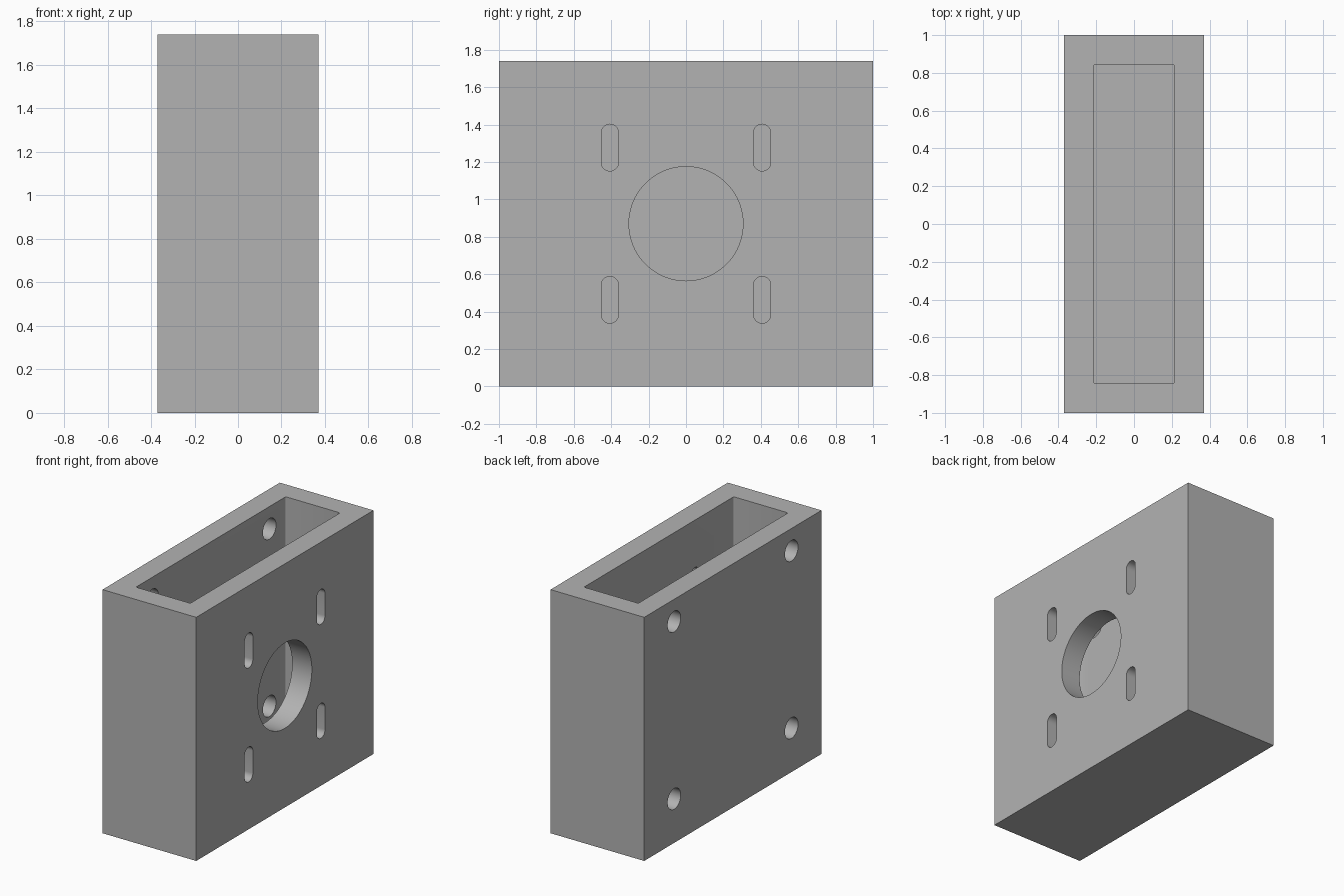
import bpy
import bmesh
from math import cos, sin, pi
from mathutils import Matrix

cube = bpy.data.objects.get("Cube")
if cube:
    bpy.data.objects.remove(cube, do_unlink=True)

WIDTH, DEPTH, HEIGHT, WALL = 0.74, 2.0, 1.74, 0.155
MID = HEIGHT / 2                      # centre of the large opening
CAVITY_MID = (HEIGHT + WALL) / 2      # centre of the screw hole pattern

grey = bpy.data.materials.new("plain grey")
grey.use_nodes = True
colour = (0.45, 0.45, 0.45, 1)
grey.diffuse_color = colour
grey.node_tree.nodes["Principled BSDF"].inputs["Base Color"].default_value = colour


def rounded_outline(w, h, r, steps):
    """Counter-clockwise rounded rectangle; w = h = 2r gives a circle."""
    points = []
    for quarter, (sx, sy) in enumerate([(1, 1), (-1, 1), (-1, -1), (1, -1)]):
        for i in range(steps + 1):
            a = (quarter + i / steps) * pi / 2
            points.append((sx * (w / 2 - r) + r * cos(a),
                           sy * (h / 2 - r) + r * sin(a)))
    return points


def add_prism(bm, outline, length, matrix):
    """Extrude an outline along its local z axis."""
    verts = [bm.verts.new((x, y, 0)) for x, y in outline]
    bmesh.ops.remove_doubles(bm, verts=verts, dist=1e-5)
    base = bm.faces.new([v for v in verts if v.is_valid])
    ext = bmesh.ops.extrude_face_region(bm, geom=[base])["geom"]
    top = [g for g in ext if isinstance(g, bmesh.types.BMVert)]
    bmesh.ops.translate(bm, verts=top, vec=(0, 0, length))
    moved = {v for v in verts if v.is_valid} | set(top)
    bmesh.ops.transform(bm, matrix=matrix, verts=list(moved))


def finish(name, bm):
    bmesh.ops.recalc_face_normals(bm, faces=bm.faces[:])
    mesh = bpy.data.meshes.new(name)
    bm.to_mesh(mesh)
    bm.free()
    mesh.materials.append(grey)
    obj = bpy.data.objects.new(name, mesh)
    bpy.context.collection.objects.link(obj)
    return obj


def through_x(x, y, z):
    """Place an outline in the y-z plane, extruding towards +x."""
    axes = Matrix(((0, 0, 1, 0), (1, 0, 0, 0), (0, 1, 0, 0), (0, 0, 0, 1)))
    return Matrix.Translation((x, y, z)) @ axes


def cut(target, cutter):
    cutter.hide_render = True
    bpy.context.view_layer.objects.active = target
    mod = target.modifiers.new(cutter.name, "BOOLEAN")
    mod.operation, mod.solver, mod.object = "DIFFERENCE", "EXACT", cutter
    bpy.ops.object.modifier_apply(modifier=mod.name)
    bpy.data.objects.remove(cutter, do_unlink=True)


# Outer block
bm = bmesh.new()
bmesh.ops.create_cube(bm, size=1, matrix=Matrix.Translation((0, 0, MID))
                      @ Matrix.Diagonal((WIDTH, DEPTH, HEIGHT, 1)))
housing = finish("open_box_housing", bm)

# Open-topped cavity with small corner radii
bm = bmesh.new()
add_prism(bm, rounded_outline(WIDTH - 2 * WALL, DEPTH - 2 * WALL, 0.012, 4),
          HEIGHT, Matrix.Translation((0, 0, WALL)))
cut(housing, finish("cavity_cutter", bm))

# Large round opening and four upright slots in the left wall
bm = bmesh.new()
add_prism(bm, rounded_outline(0.61, 0.61, 0.305, 20), 0.4, through_x(0.1, 0, MID))
for sy in (-1, 1):
    for sz in (-1, 1):
        add_prism(bm, rounded_outline(0.092, 0.25, 0.046, 8), 0.4,
                  through_x(0.1, sy * 0.407, MID + sz * 0.407))
cut(housing, finish("opening_cutter", bm))

# Four screw holes in the right wall
bm = bmesh.new()
for sy in (-1, 1):
    for sz in (-1, 1):
        add_prism(bm, rounded_outline(0.148, 0.148, 0.074, 10), 0.4,
                  through_x(-0.5, sy * 0.662, CAVITY_MID + sz * 0.633))
cut(housing, finish("screw_hole_cutter", bm))

# Smooth bores, sharp rims
bpy.ops.object.select_all(action="DESELECT")
housing.select_set(True)
bpy.context.view_layer.objects.active = housing
bpy.ops.object.shade_smooth_by_angle(angle=pi / 6)
